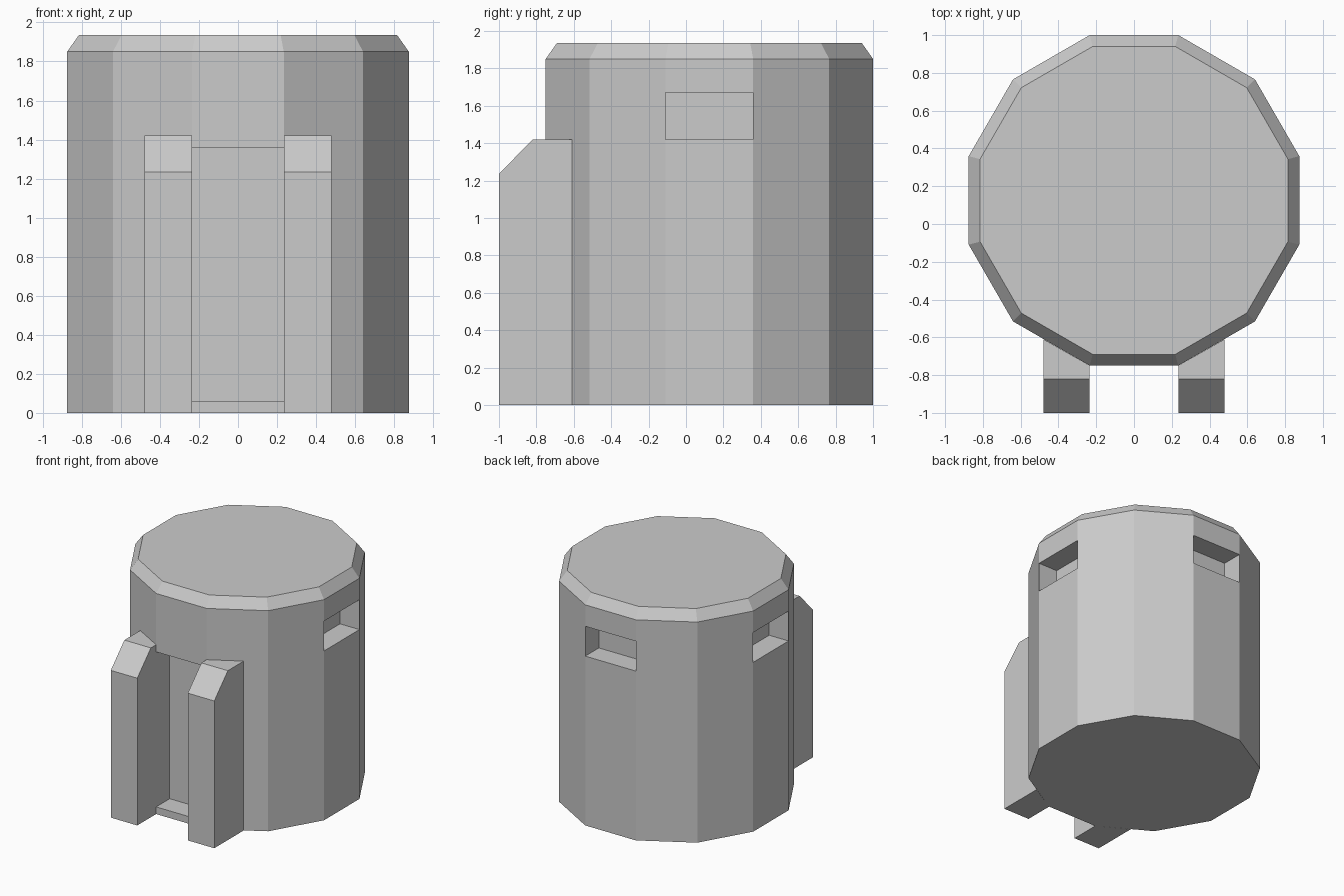
import bpy, bmesh, math
from mathutils import Vector

if "Cube" in bpy.data.objects:
    bpy.data.objects.remove(bpy.data.objects["Cube"])

SIDES = 12
APOTHEM = 0.875          # centre to flat face
CENTRE = Vector((0, 0.125, 0))
HALF_FACE = APOTHEM * math.tan(math.pi / SIDES)
RECESS = 0.18


def add_object(name, bm):
    bmesh.ops.recalc_face_normals(bm, faces=bm.faces[:])
    mesh = bpy.data.meshes.new(name)
    bm.to_mesh(mesh)
    bm.free()
    obj = bpy.data.objects.new(name, mesh)
    bpy.context.collection.objects.link(obj)
    return obj


def ring(bm, apothem, z):
    r = apothem / math.cos(math.pi / SIDES)
    angles = [2 * math.pi * (i + 0.5) / SIDES for i in range(SIDES)]
    return [bm.verts.new(CENTRE + Vector((r * math.cos(a), r * math.sin(a), z)))
            for a in angles]


def recess_face(bm, angle, z0, z1):
    """Push a band of the outer wall facing the given angle inwards."""
    n = Vector((math.cos(math.radians(angle)), math.sin(math.radians(angle)), 0))

    def facet():
        return [f for f in bm.faces
                if all(abs((v.co - CENTRE).dot(n) - APOTHEM) < 1e-3 for v in f.verts)]

    for z in (z0, z1):
        faces = facet()
        edges = list({e for f in faces for e in f.edges})
        verts = list({v for f in faces for v in f.verts})
        bmesh.ops.bisect_plane(bm, geom=verts + edges + faces, dist=1e-5,
                               plane_co=(0, 0, z), plane_no=(0, 0, 1))
    band = [f for f in facet() if z0 < f.calc_center_median().z < z1]
    pushed = bmesh.ops.extrude_discrete_faces(bm, faces=band)["faces"]
    bmesh.ops.translate(bm, verts=list({v for f in pushed for v in f.verts}),
                        vec=-RECESS * n)


# Twelve-sided tower body with a chamfered top
bm = bmesh.new()
rings = [ring(bm, APOTHEM, 0), ring(bm, APOTHEM, 1.85), ring(bm, 0.815, 1.935)]
for low, high in zip(rings, rings[1:]):
    for i in range(SIDES):
        j = (i + 1) % SIDES
        bm.faces.new((low[i], low[j], high[j], high[i]))
bm.faces.new(rings[0][::-1])
bm.faces.new(rings[-1])

# Windows on the right, back and left, doorway at the front
for angle in (0, 90, 180):
    recess_face(bm, angle, 1.42, 1.67)
recess_face(bm, -90, 0.06, 1.36)
add_object("tower_body", bm)

# Door pillars with sloped tops, backs following the tower wall
PROFILE = [(-1, 0), (-0.61, 0), (-0.61, 1.42), (-0.82, 1.42), (-1, 1.235)]
for side, name in ((-1, "left_door_pillar"), (1, "right_door_pillar")):
    bm = bmesh.new()
    inner = [bm.verts.new((side * HALF_FACE, min(y, -0.75), z)) for y, z in PROFILE]
    outer = [bm.verts.new((side * 0.48, y, z)) for y, z in PROFILE]
    # Only the back edge follows the wall; the slope stays straight
    bm.faces.new(inner)
    bm.faces.new(outer[::-1])
    for i in range(len(PROFILE)):
        j = (i + 1) % len(PROFILE)
        bm.faces.new((inner[i], outer[i], outer[j], inner[j]))
    add_object(name, bm)
